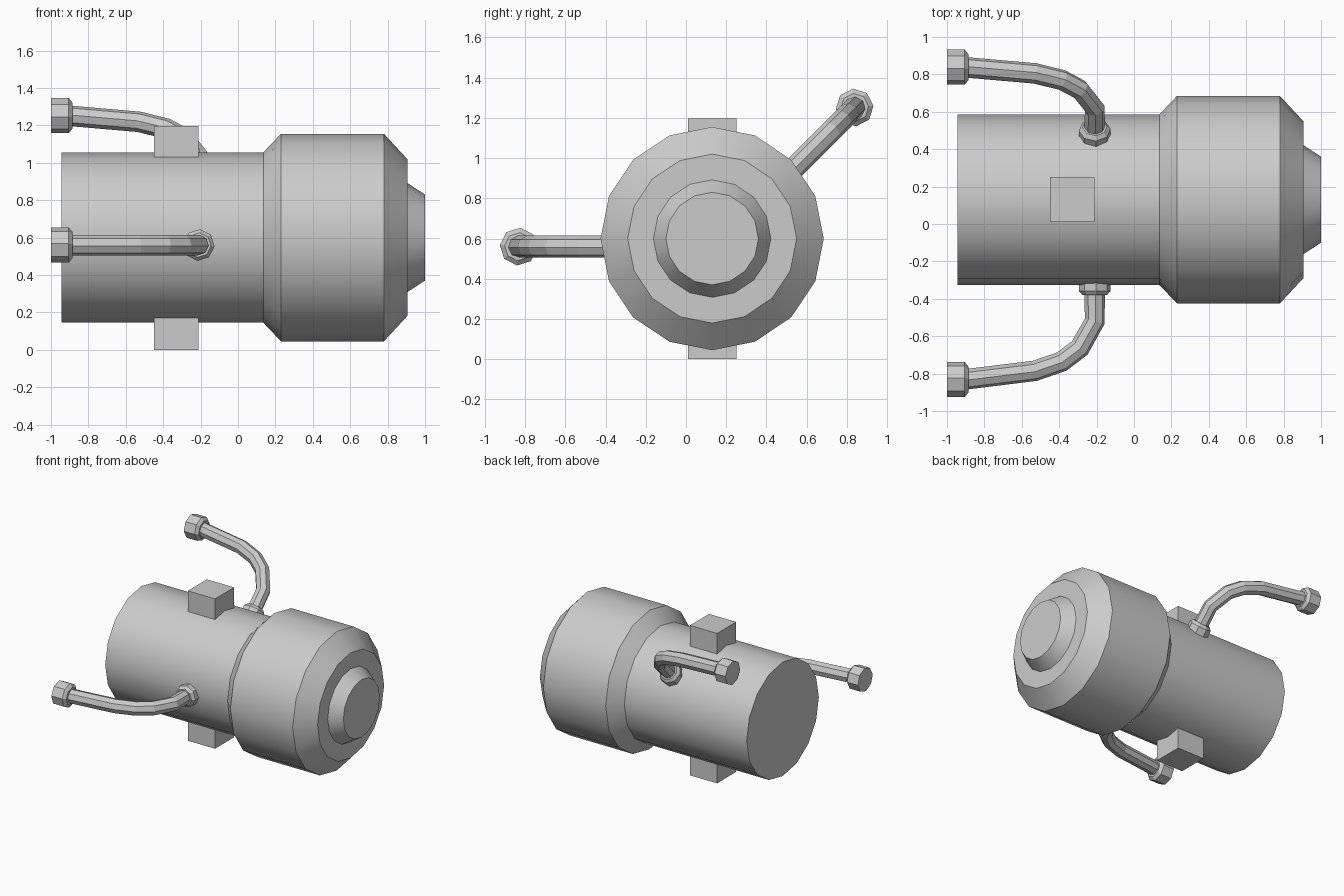
import bpy, bmesh, math
from mathutils import Vector, Matrix

if "Cube" in bpy.data.objects:
    bpy.data.objects.remove(bpy.data.objects["Cube"])

AXIS = Matrix.Translation((0, 0.13, 0.6))   # centre line of the housing


def sweep(name, path, z=0.0, sides=8, phase=0.0, matrix=AXIS):
    """Skin rings along a flat path of (x, y, radius) points and cap the ends."""
    bm = bmesh.new()
    pts = [Vector((x, y, z)) for x, y, r in path]
    rings = []
    for i, p in enumerate(pts):
        t = Vector()
        for a, b in ((i - 1, i), (i, i + 1)):
            if a >= 0 and b < len(pts):
                t += (pts[b] - pts[a]).normalized()
        n = t.normalized().cross(Vector((0, 0, 1)))
        ring = []
        for k in range(sides):
            a = phase + 2 * math.pi * k / sides
            ring.append(bm.verts.new(
                p + path[i][2] * (n * math.cos(a) + Vector((0, 0, math.sin(a))))))
        rings.append(ring)
    for r0, r1 in zip(rings, rings[1:]):
        for k in range(sides):
            j = (k + 1) % sides
            bm.faces.new((r0[k], r0[j], r1[j], r1[k]))
    bm.faces.new(rings[0])
    bm.faces.new(rings[-1])
    bm.transform(matrix)
    return finish(name, bm)


def finish(name, bm):
    bmesh.ops.recalc_face_normals(bm, faces=bm.faces)
    mesh = bpy.data.meshes.new(name)
    bm.to_mesh(mesh)
    bm.free()
    ob = bpy.data.objects.new(name, mesh)
    bpy.context.collection.objects.link(ob)
    return ob


# Housing: narrow barrel, chamfered drum, tapered nose
housing = sweep("housing", [
    (-0.945, 0, 0.455), (0.135, 0, 0.455), (0.23, 0, 0.555), (0.78, 0, 0.555),
    (0.905, 0, 0.42), (0.905, 0, 0.292), (1.0, 0, 0.23)], sides=16)
bpy.context.view_layer.objects.active = housing
housing.select_set(True)
bpy.ops.object.shade_smooth_by_angle(angle=math.radians(30))

# Mounting block, showing above and below the barrel
bm = bmesh.new()
bmesh.ops.create_cube(bm, size=1.0, matrix=Matrix.Translation((-0.33, 0.13, 0.598))
                      @ Matrix.Diagonal((0.24, 0.24, 1.196, 1)))
finish("mounting_block", bm)

# Two pipes with collars and end nuts; the rear one is mirrored and tilted up
DROP, TURN = -0.04, math.radians(5)
rear = AXIS @ Matrix.Rotation(math.radians(45), 4, 'X') @ Matrix.Diagonal((1, -1, 1, 1))
for side, mat in (("front", AXIS), ("rear", rear)):
    sweep(side + "_pipe", [
        (-0.21, -0.42, 0.055), (-0.21, -0.65, 0.055), (-0.29, -0.793, 0.055),
        (-0.385, -0.865, 0.055), (-0.53, -0.915, 0.055), (-0.92, -0.963, 0.055)],
        DROP, 8, TURN, mat)
    sweep(side + "_collar", [
        (-0.21, -0.41, 0.085), (-0.21, -0.488, 0.085), (-0.21, -0.51, 0.066)],
        DROP, 8, TURN, mat)
    sweep(side + "_end_nut", [
        (-1.0, -0.962, 0.094), (-0.905, -0.962, 0.094), (-0.885, -0.962, 0.07)],
        DROP, 8, TURN, mat)
